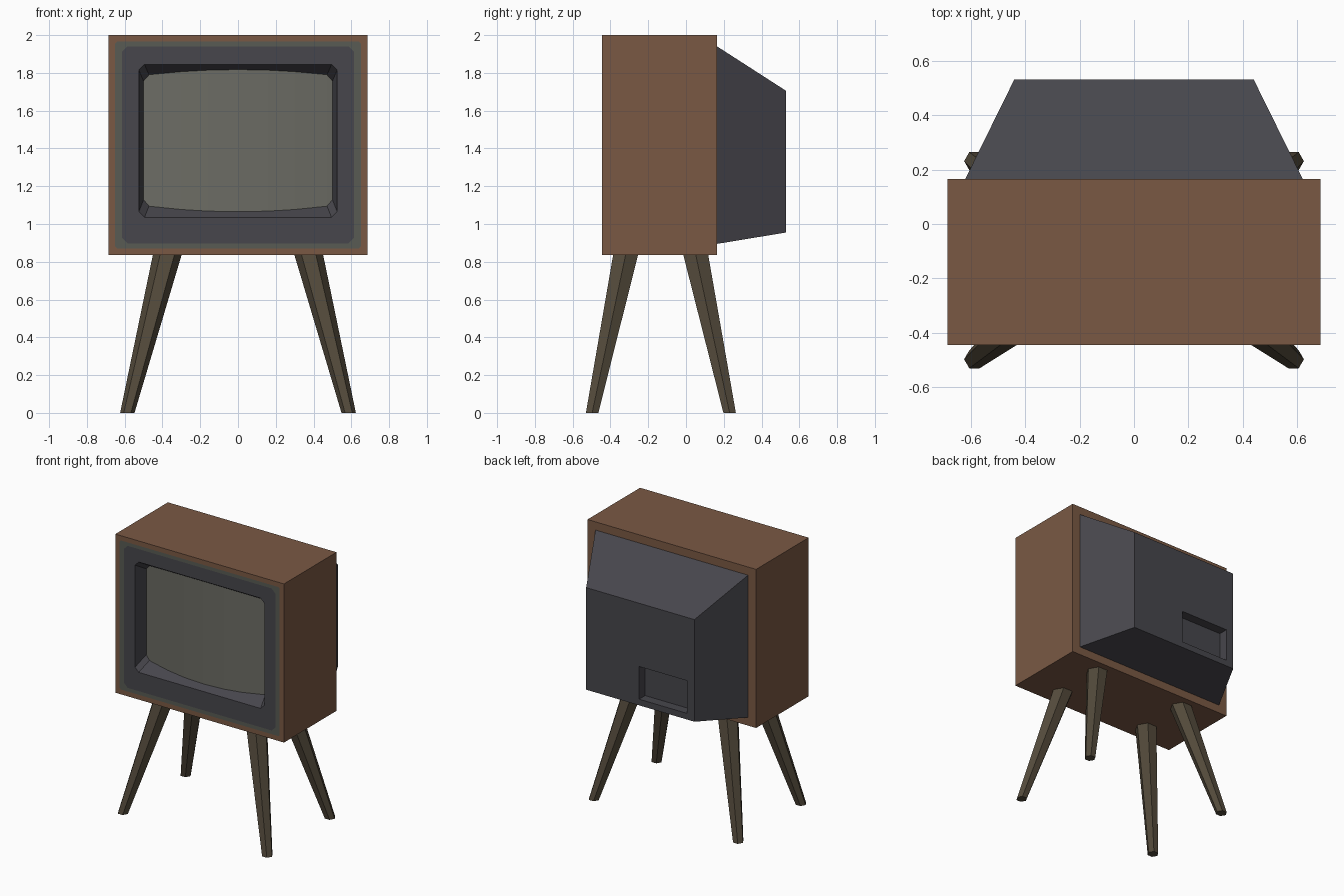
import bpy, bmesh, math

if "Cube" in bpy.data.objects:
    bpy.data.objects.remove(bpy.data.objects["Cube"])


def material(name, rgb):
    m = bpy.data.materials.new(name)
    lin = [((c / 255 + 0.055) / 1.055) ** 2.4 for c in rgb]
    m.diffuse_color = (*lin, 1)
    m.use_nodes = True
    m.node_tree.nodes["Principled BSDF"].inputs["Base Color"].default_value = m.diffuse_color
    return m


WOOD = material("brown wood", (122, 89, 68))
TRIM = material("grey green trim", (88, 91, 84))
PLASTIC = material("charcoal plastic", (71, 70, 76))
GLASS = material("screen grey", (108, 108, 100))
LEG = material("dark leg wood", (83, 74, 59))


def finish(name, bm, mat):
    bmesh.ops.remove_doubles(bm, verts=bm.verts, dist=1e-5)
    me = bpy.data.meshes.new(name)
    bm.to_mesh(me)
    bm.free()
    me.materials.append(mat)
    ob = bpy.data.objects.new(name, me)
    bpy.context.collection.objects.link(ob)
    return ob


def rect(x0, x1, z0, z1, y, c=0.0):
    """Rectangle facing the front, with corners cut by c."""
    return [(x0 + c, y, z0), (x1 - c, y, z0), (x1, y, z0 + c), (x1, y, z1 - c),
            (x1 - c, y, z1), (x0 + c, y, z1), (x0, y, z1 - c), (x0, y, z0 + c)]


def skin(name, loops, mat, cap_first=False, cap_last=False):
    """Join loops in order from the back, over the outside, to the front."""
    bm = bmesh.new()
    rows = [[bm.verts.new(p) for p in loop] for loop in loops]
    n = len(rows[0])
    for a, b in zip(rows, rows[1:]):
        for i in range(n):
            j = (i + 1) % n
            bm.faces.new((a[i], a[j], b[j], b[i]))
    if cap_first:
        bm.faces.new(rows[0][::-1])
    if cap_last:
        bm.faces.new(rows[-1])
    return finish(name, bm, mat)


FRONT, BACK, REAR = -0.445, 0.165, 0.53

# Front outlines shared by neighbouring parts
trim_edge = rect(-0.65, 0.65, 0.87, 1.965, FRONT, 0.01)
panel_edge = rect(-0.615, 0.615, 0.897, 1.94, FRONT, 0.03)
opening = rect(-0.525, 0.525, 1.035, 1.845, FRONT, 0.03)
housing_base = rect(-0.62, 0.62, 0.895, 1.94, BACK)

# Cabinet shell
skin("cabinet", [housing_base,
                 rect(-0.685, 0.685, 0.835, 2.0, BACK),
                 rect(-0.685, 0.685, 0.835, 2.0, FRONT),
                 trim_edge], WOOD)

# Trim strip, and front panel with sloping recess walls
skin("front_trim", [trim_edge, panel_edge], TRIM)
DEPTH = 0.095
skin("front_panel", [panel_edge, opening,
                     rect(-0.5, 0.5, 1.098, 1.787, FRONT + DEPTH, 0.03)], PLASTIC)

# Bulging screen, its edges following the sloping recess walls
bm = bmesh.new()
strip = []
for x in (-0.5, -0.47, -0.3, -0.16, 0, 0.16, 0.3, 0.47, 0.5):
    d = 0.045 + (DEPTH - 0.045) * (x / 0.5) ** 2
    t = d / DEPTH
    cut = 0.03 if abs(x) == 0.5 else 0
    strip.append((bm.verts.new((x, FRONT + d, 1.035 + 0.063 * t + cut)),
                  bm.verts.new((x, FRONT + d, 1.845 - 0.058 * t - cut))))
for (a, b), (c, d) in zip(strip, strip[1:]):
    bm.faces.new((a, c, d, b))
finish("screen", bm, GLASS)

# Tapered rear housing with a socket pocket
skin("rear_housing", [rect(-0.38, 0.01, 1.0, 1.24, REAR - 0.07),
                      rect(-0.38, 0.01, 1.0, 1.24, REAR),
                      rect(-0.44, 0.44, 0.955, 1.705, REAR),
                      housing_base], PLASTIC, cap_first=True)


# Splayed six-sided legs
def hexagon(x, y, z, r):
    return [(x + r * math.cos(i * math.pi / 3), y + r * math.sin(i * math.pi / 3), z)
            for i in range(6)]


for side, sx in (("left", -1), ("right", 1)):
    for place, foot_y, top_y in (("front", -0.497, -0.32), ("back", 0.231, 0.052)):
        skin(f"{place}_{side}_leg", [hexagon(sx * 0.586, foot_y, 0, 0.038),
                                     hexagon(sx * 0.375, top_y, 0.835, 0.076)],
             LEG, cap_first=True, cap_last=True)
